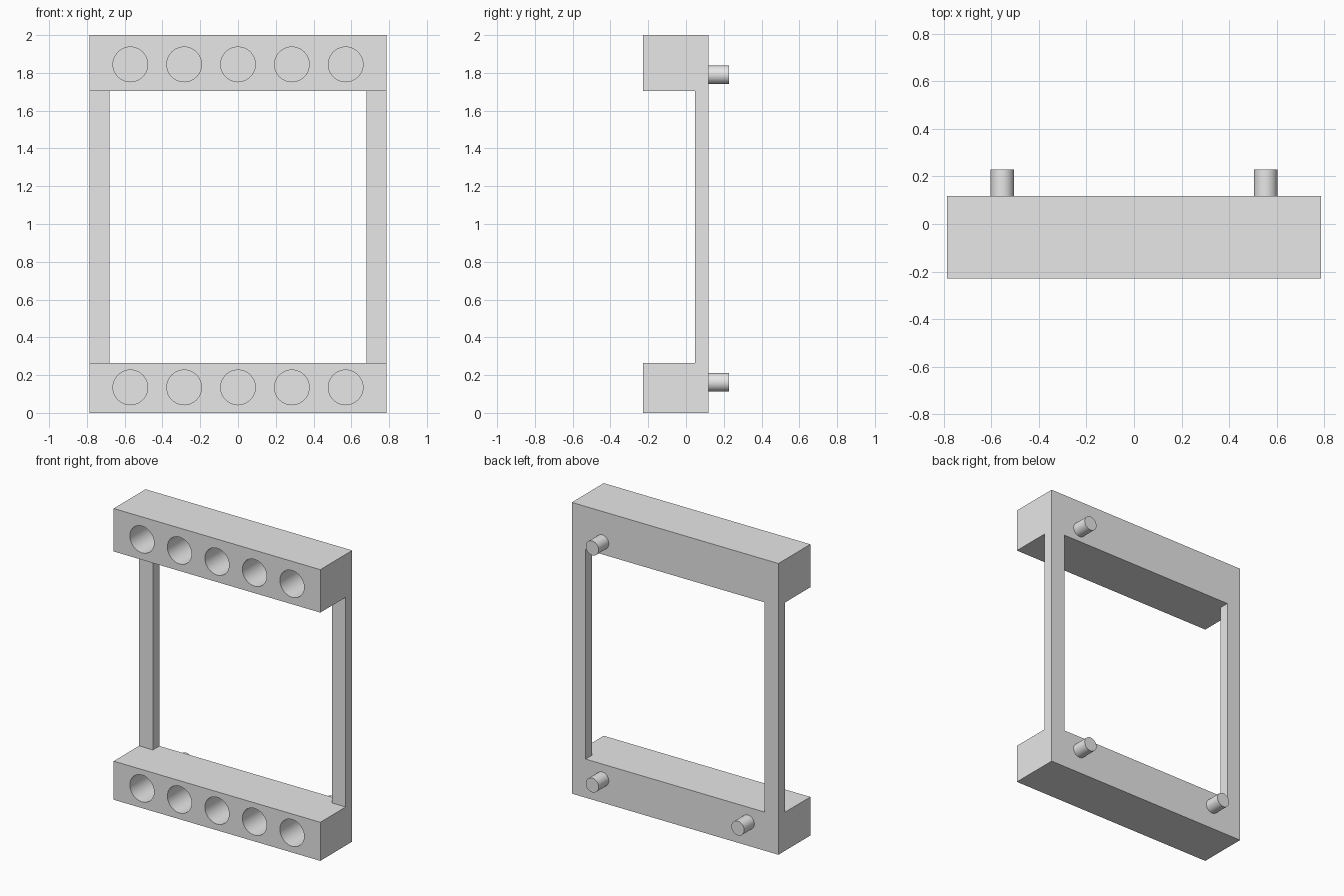
import bpy, bmesh, math

if "Cube" in bpy.data.objects:
    bpy.data.objects.remove(bpy.data.objects["Cube"])

grey = bpy.data.materials.new("plain_grey")
grey.diffuse_color = (0.8, 0.8, 0.8, 1)
grey.use_nodes = True
grey.node_tree.nodes["Principled BSDF"].inputs["Base Color"].default_value = grey.diffuse_color

HALF_W = 0.785                  # half width of the frame
FRONT, BACK = -0.228, 0.118     # depth limits of the rails
PLATE = 0.047                   # front face of the thin posts
LOW, HIGH = 0.265, 1.705        # opening between the rails


def cylinder(name, x, z, radius, y0, y1):
    """Cylinder along y between y0 and y1."""
    bpy.ops.mesh.primitive_cylinder_add(
        vertices=48, radius=radius, depth=y1 - y0,
        location=(x, (y0 + y1) / 2, z), rotation=(math.pi / 2, 0, 0))
    ob = bpy.context.object
    ob.name = name
    return ob


def cut(target, cutter):
    """Subtract the cutter from the target and discard it."""
    cutter.hide_render = True
    mod = target.modifiers.new("cut", 'BOOLEAN')
    mod.operation = 'DIFFERENCE'
    mod.solver = 'EXACT'
    mod.object = cutter
    bpy.context.view_layer.objects.active = target
    bpy.ops.object.modifier_apply(modifier=mod.name)
    bpy.data.objects.remove(cutter)


def finish(ob):
    ob.data.materials.clear()
    ob.data.materials.append(grey)
    bpy.ops.object.select_all(action='DESELECT')
    ob.select_set(True)
    bpy.context.view_layer.objects.active = ob
    bpy.ops.object.shade_smooth_by_angle(angle=math.radians(30))


# Frame body: C-shaped side profile extruded across the width
profile = [(FRONT, 0), (BACK, 0), (BACK, 2), (FRONT, 2),
           (FRONT, HIGH), (PLATE, HIGH), (PLATE, LOW), (FRONT, LOW)]
bm = bmesh.new()
face = bm.faces.new([bm.verts.new((-HALF_W, y, z)) for y, z in profile])
ext = bmesh.ops.extrude_face_region(bm, geom=[face])
bmesh.ops.translate(bm, vec=(2 * HALF_W, 0, 0),
                    verts=[v for v in ext["geom"] if isinstance(v, bmesh.types.BMVert)])
bmesh.ops.recalc_face_normals(bm, faces=bm.faces)
mesh = bpy.data.meshes.new("frame")
bm.to_mesh(mesh)
bm.free()
frame = bpy.data.objects.new("frame", mesh)
bpy.context.collection.objects.link(frame)

# Central window, leaving a thin post on each side
bpy.ops.mesh.primitive_cube_add(size=1, location=(0, 0.08, (LOW + HIGH) / 2))
window = bpy.context.object
window.scale = (1.36, 0.3, HIGH - LOW)
cut(frame, window)

# Five blind round sockets in the front of each rail
for z in (0.135, 1.845):
    for i in range(-2, 3):
        cut(frame, cylinder("socket_cutter", i * 0.285, z, 0.092, FRONT - 0.1, PLATE))
finish(frame)

# Three mounting pegs on the back
for name, x, z in (("lower_left_peg", -0.553, 0.162),
                   ("lower_right_peg", 0.553, 0.162),
                   ("upper_right_peg", 0.553, 1.79)):
    finish(cylinder(name, x, z, 0.049, BACK, 0.228))
